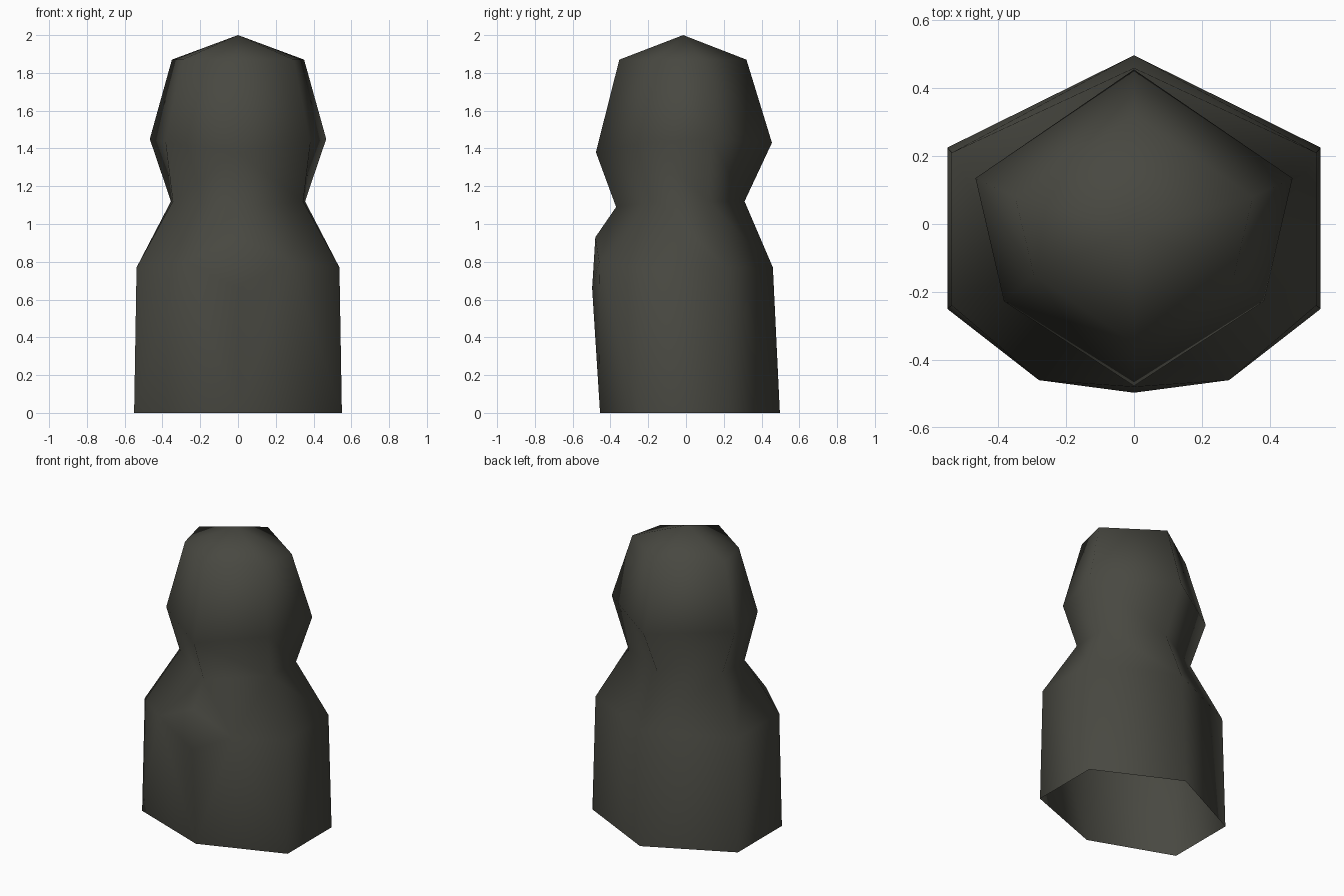
import bpy, bmesh

if "Cube" in bpy.data.objects:
    bpy.data.objects.remove(bpy.data.objects["Cube"])

# dark warm grey paint
mat = bpy.data.materials.new("dark_grey")
mat.diffuse_color = (0.065, 0.065, 0.053, 1)
mat.use_nodes = True
mat.node_tree.nodes["Principled BSDF"].inputs["Base Color"].default_value = mat.diffuse_color

bm = bmesh.new()


def ring(points):
    return [bm.verts.new(p) for p in points]


def bridge(a, b, count=3):
    for i in range(count):
        bm.faces.new((a[i], a[i + 1], b[i + 1], b[i]))


# right half of each six-sided ring, running from the back to the front
base = ring([(0, .497, 0), (.55, .225, 0), (.55, -.25, 0), (0, -.455, 0)])
shoulder = ring([(0, .46, .77), (.537, .21, .77), (.537, -.24, .77), (0, -.497, .66)])
neck = ring([(0, .31, 1.12), (.355, .12, 1.12), (.345, -.14, 1.12), (0, -.37, 1.09)])
head = ring([(0, .455, 1.43), (.467, .135, 1.45), (.383, -.228, 1.43), (0, -.477, 1.38)])
crown = ring([(0, .32, 1.87), (.35, .08, 1.87), (.295, -.15, 1.87), (0, -.353, 1.87)])
apex = bm.verts.new((0, -.015, 2))

# back and sides of the body, then the head
bridge(base, shoulder, 2)
bridge(shoulder, neck, 2)
bridge(neck, head)
bridge(head, crown)
for i in range(3):
    bm.faces.new((crown[i], crown[i + 1], apex))

# bulging chest at the front
chest = bm.verts.new((0, -.48, .93))
bulge = bm.verts.new((.28, -.46, .80))
bm.faces.new((base[2], bulge, shoulder[2]))
bm.faces.new((base[2], base[3], bulge))
bm.faces.new((base[3], shoulder[3], bulge))
bm.faces.new((shoulder[3], chest, bulge))
bm.faces.new((bulge, chest, neck[3], neck[2]))
bm.faces.new((shoulder[2], bulge, neck[2]))

# mirror to the left half and weld the centre line
bmesh.ops.mirror(bm, geom=bm.verts[:] + bm.edges[:] + bm.faces[:],
                 axis='X', merge_dist=0.001)
bmesh.ops.remove_doubles(bm, verts=bm.verts[:], dist=0.001)
bmesh.ops.recalc_face_normals(bm, faces=bm.faces[:])
for f in bm.faces:
    f.smooth = True

mesh = bpy.data.meshes.new("figure_body")
bm.to_mesh(mesh)
bm.free()
mesh.materials.append(mat)
obj = bpy.data.objects.new("figure_body", mesh)
bpy.context.collection.objects.link(obj)
